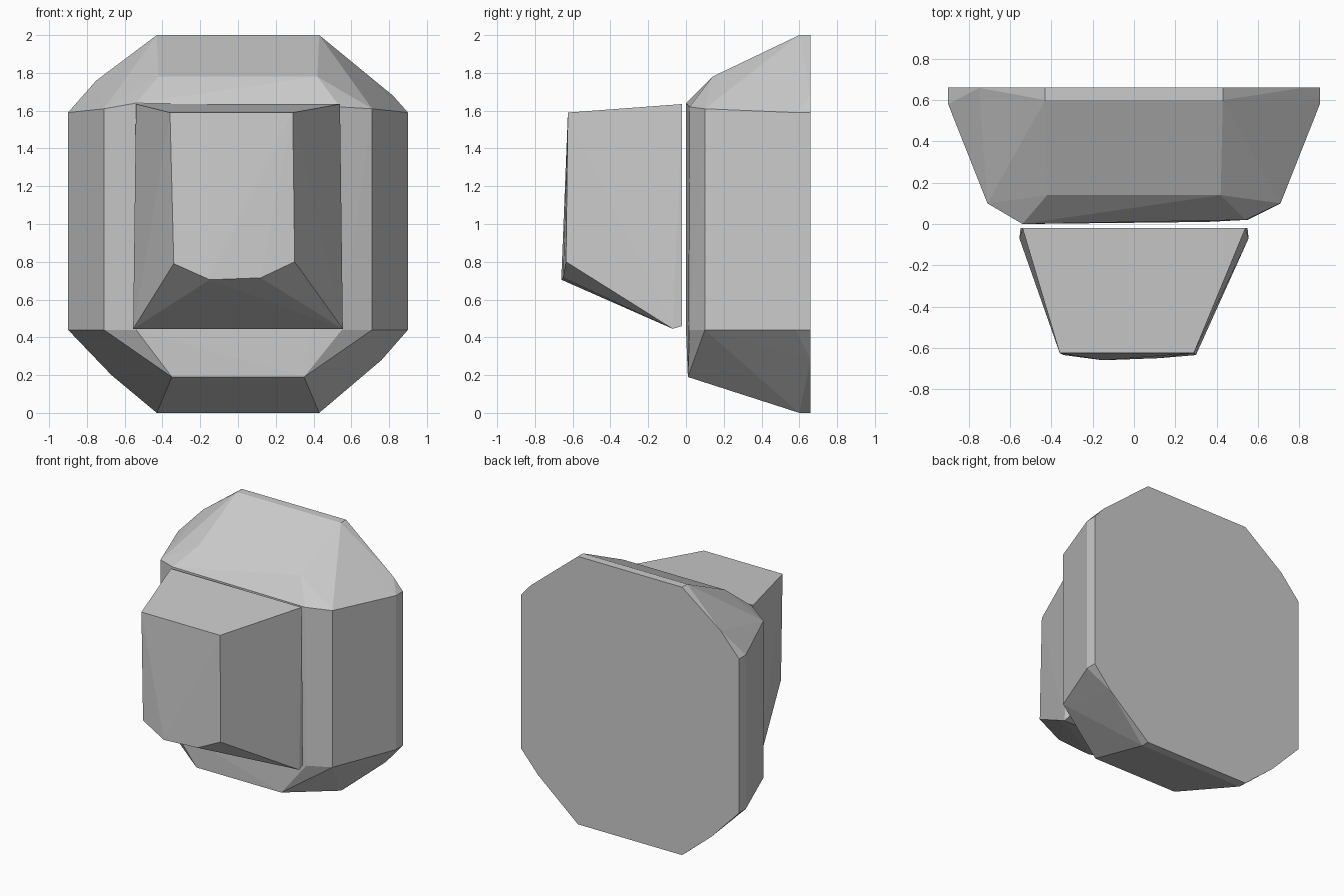
import bpy, bmesh, math

if "Cube" in bpy.data.objects:
    bpy.data.objects.remove(bpy.data.objects["Cube"])


def mirrored(points):
    return [(s * x, y, z) for x, y, z in points for s in (-1, 1)]


def hull_object(name, points):
    """Faceted solid wrapped round a few cross-section points."""
    bm = bmesh.new()
    for p in points:
        bm.verts.new(p)
    res = bmesh.ops.convex_hull(bm, input=bm.verts[:])
    loose = {v for v in res["geom_interior"] + res["geom_unused"]
             if isinstance(v, bmesh.types.BMVert)}
    bmesh.ops.delete(bm, geom=list(loose), context='VERTS')
    bmesh.ops.dissolve_limit(bm, angle_limit=math.radians(0.5),
                             verts=bm.verts[:], edges=bm.edges[:])
    bmesh.ops.recalc_face_normals(bm, faces=bm.faces[:])
    mesh = bpy.data.meshes.new(name)
    bm.to_mesh(mesh)
    bm.free()
    obj = bpy.data.objects.new(name, mesh)
    bpy.context.collection.objects.link(obj)
    return obj


# Main shell: flat octagonal back, short straight rim, sloping front
outline = [(0.43, 2.0), (0.90, 1.59), (0.90, 0.44), (0.43, 0.0)]
shell = mirrored([(x, 0.66, z) for x, z in outline])
shell += mirrored([(x, 0.60 if x < 0.5 else 0.58, z) for x, z in outline])
# slightly uneven chipped corners on the back outline
shell += [(-0.75, 0.66, 1.76), (0.82, 0.66, 1.68),
          (-0.67, 0.66, 0.20), (0.76, 0.66, 0.28)]
# shoulders, then the nearly flat front
shell += mirrored([(0.71, 0.10, 1.61), (0.71, 0.10, 0.44),
                   (0.42, 0.14, 1.78), (0.35, 0.01, 0.19)])
shell += [(-0.54, 0.0, 1.64), (0.54, 0.02, 1.62),
          (-0.54, 0.0, 0.44), (0.55, 0.02, 0.44)]
hull_object("rear_shell", shell)

# Front block: tapers forward, with a sloping underside
block = mirrored([(0.54, -0.02, 1.635), (0.55, -0.02, 0.46),
                  (0.555, -0.07, 0.445)])
block += [(-0.36, -0.625, 1.59), (0.29, -0.625, 1.59),
          (-0.34, -0.635, 0.79), (0.30, -0.635, 0.80),
          (-0.15, -0.66, 0.705), (0.12, -0.65, 0.715)]
hull_object("front_block", block)
